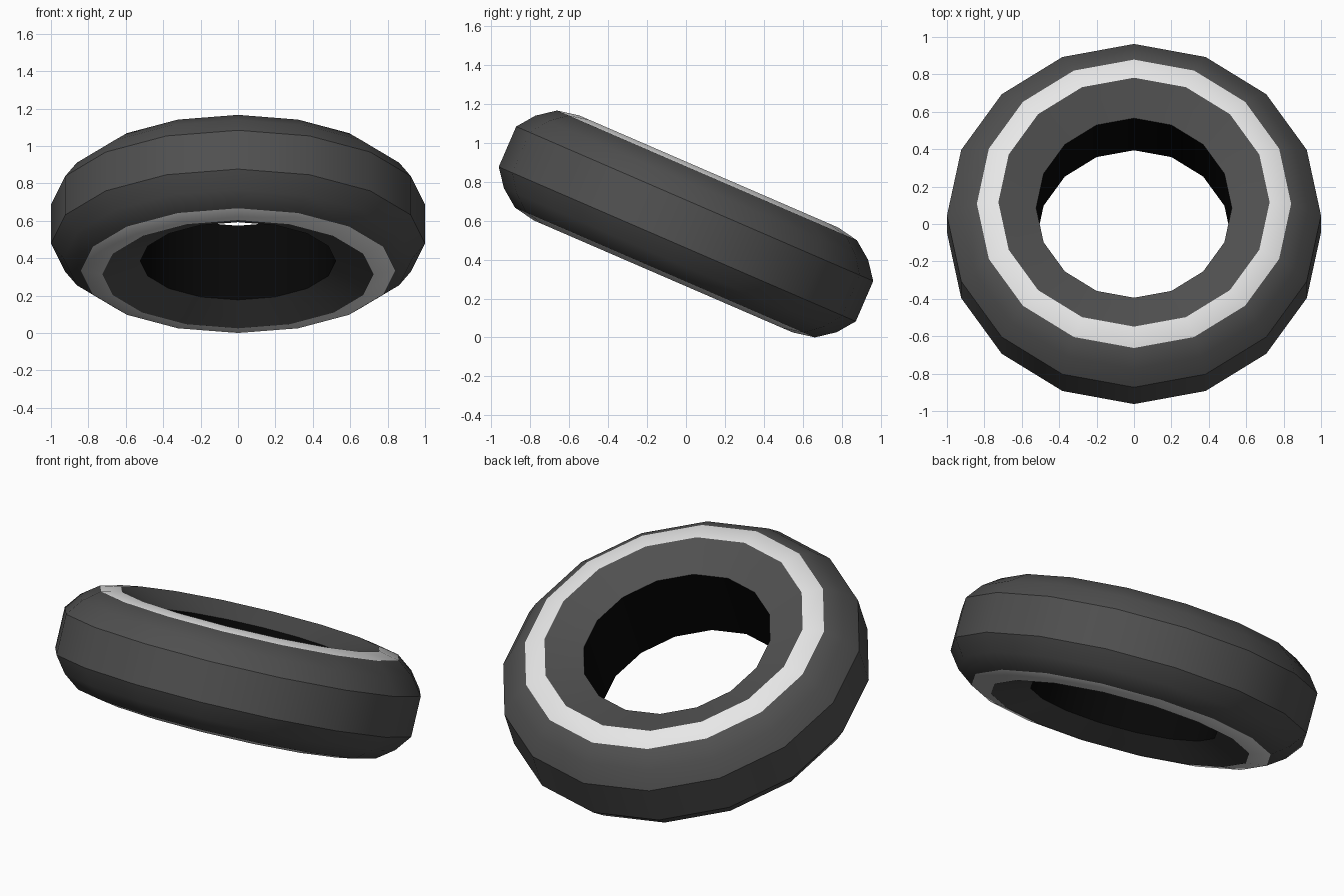
import bpy, bmesh, math
from mathutils import Matrix

cube = bpy.data.objects.get("Cube")
if cube:
    bpy.data.objects.remove(cube, do_unlink=True)

SEGMENTS = 16
TILT = math.radians(-23.4)
CENTRE_Z = 0.585


def make_material(name, value):
    mat = bpy.data.materials.new(name)
    colour = (value, value, value, 1.0)
    mat.diffuse_color = colour
    mat.use_nodes = True
    bsdf = mat.node_tree.nodes["Principled BSDF"]
    bsdf.inputs["Base Color"].default_value = colour
    bsdf.inputs["Roughness"].default_value = 0.8
    return mat


RUBBER, WHITE, BLACK = 0, 1, 2
materials = [make_material("dark grey rubber", 0.08),
             make_material("pale grey whitewall", 0.8),
             make_material("black inner wall", 0.002)]

# Half cross-section as (radius, height), from the hole rim out to the tread
half = [(0.523, 0.216), (0.725, 0.294), (0.84, 0.272), (0.932, 0.203), (1.0, 0.113)]
profile = half + [(r, -h) for r, h in reversed(half)]
count = len(profile)

# Colour of each band between neighbouring profile points
band_colours = [RUBBER] * count
band_colours[1] = band_colours[7] = WHITE   # whitewall on both sides
band_colours[-1] = BLACK                    # wall of the hole

# Revolve the closed profile into the tyre
bm = bmesh.new()
rings = []
for s in range(SEGMENTS):
    a = math.tau * s / SEGMENTS
    rings.append([bm.verts.new((r * math.cos(a), r * math.sin(a), h)) for r, h in profile])
for s in range(SEGMENTS):
    here, after = rings[s], rings[(s + 1) % SEGMENTS]
    for i in range(count):
        j = (i + 1) % count
        face = bm.faces.new((here[i], here[j], after[j], after[i]))
        face.material_index = band_colours[i]
bmesh.ops.recalc_face_normals(bm, faces=bm.faces)

# Lean the tyre towards the back and lift it onto the floor
bm.transform(Matrix.Translation((0, 0, CENTRE_Z)) @ Matrix.Rotation(TILT, 4, 'X'))
lowest = min(v.co.z for v in bm.verts)
bm.transform(Matrix.Translation((0, 0, -lowest)))

mesh = bpy.data.meshes.new("tyre")
bm.to_mesh(mesh)
bm.free()
for mat in materials:
    mesh.materials.append(mat)
tyre = bpy.data.objects.new("tyre", mesh)
bpy.context.collection.objects.link(tyre)

# Smooth shading with the tread and rim edges kept sharp
bpy.ops.object.select_all(action='DESELECT')
tyre.select_set(True)
bpy.context.view_layer.objects.active = tyre
bpy.ops.object.shade_smooth_by_angle(angle=math.radians(30))
